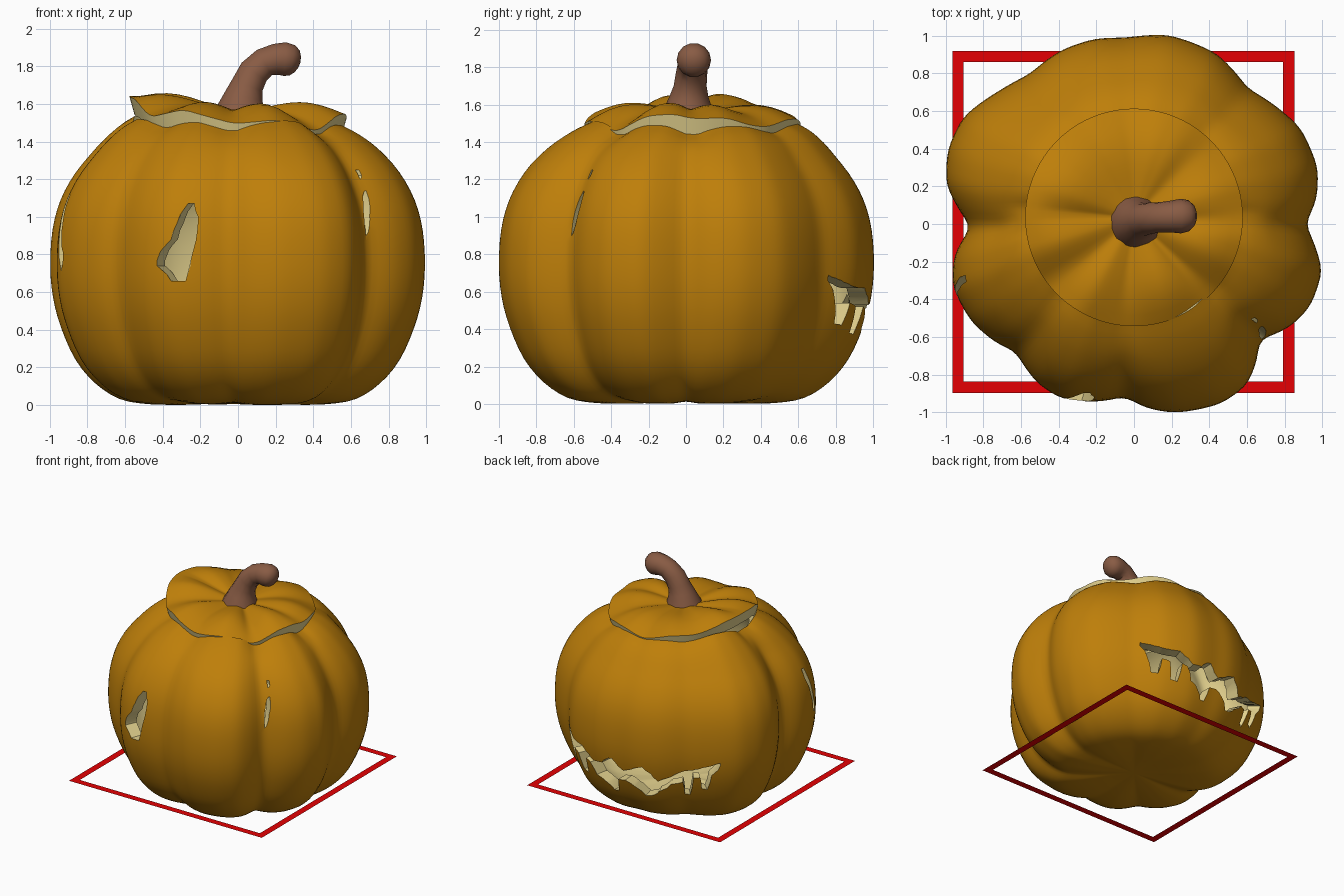
import bpy, bmesh, math
from mathutils import Vector

if "Cube" in bpy.data.objects:
    bpy.data.objects.remove(bpy.data.objects["Cube"])


def material(name, rgb):
    m = bpy.data.materials.new(name)
    m.diffuse_color = (*rgb, 1)
    m.use_nodes = True
    m.node_tree.nodes["Principled BSDF"].inputs["Base Color"].default_value = m.diffuse_color
    return m


ORANGE = material("pumpkin orange", (0.515, 0.212, 0.003))
CREAM = material("flesh cream", (0.77, 0.64, 0.27))
BROWN = material("stem brown", (0.25, 0.106, 0.058))
RED = material("frame red", (0.78, 0.0, 0.001))
SKIN = [ORANGE, CREAM]


def make(name, bm, mats, smooth=True):
    bmesh.ops.recalc_face_normals(bm, faces=bm.faces)
    me = bpy.data.meshes.new(name)
    bm.to_mesh(me)
    bm.free()
    for m in mats:
        me.materials.append(m)
    if smooth:
        sharpen(me)
    ob = bpy.data.objects.new(name, me)
    bpy.context.collection.objects.link(ob)
    return ob


def sharpen(me):
    me.shade_smooth()
    me.set_sharp_from_angle(angle=math.radians(35))


def shell(name, start, rings, end, mats, cream_from=9999):
    """Closed skin through rings; faces from ring number cream_from on use slot 1."""
    bm = bmesh.new()
    loops = [[bm.verts.new(p) for p in ring] for ring in rings]
    n = len(loops[0])
    for pole, loop in ((start, loops[0]), (end, loops[-1])):
        c = bm.verts.new(pole)
        for i in range(n):
            f = bm.faces.new((c, loop[i], loop[(i + 1) % n]))
            f.material_index = int(loop is loops[-1] and cream_from < len(rings))
    for k in range(len(loops) - 1):
        a, b = loops[k], loops[k + 1]
        for i in range(n):
            j = (i + 1) % n
            f = bm.faces.new((a[i], a[j], b[j], b[i]))
            f.material_index = int(k >= cream_from)
    return make(name, bm, mats)


def around(table, a):
    """Linear lookup in a table of (degrees, value), wrapping at 360."""
    a %= 360
    t = [(table[-1][0] - 360, table[-1][1])] + table + [(table[0][0] + 360, table[0][1])]
    for (a0, v0), (a1, v1) in zip(t, t[1:]):
        if a0 <= a <= a1:
            return v0 + (v1 - v0) * (a - a0) / (a1 - a0)


def softened(table, a, width):
    return sum(around(table, a + d * width) for d in (-1, -0.5, 0, 0.5, 1)) / 5


def spline(pts, steps):
    """Catmull-Rom curve through the points."""
    pts = [Vector(p) for p in pts]
    p = [2 * pts[0] - pts[1]] + pts + [2 * pts[-1] - pts[-2]]
    out = []
    for i in range(1, len(p) - 2):
        for s in range(steps):
            t = s / steps
            out.append(0.5 * (2 * p[i] + (p[i + 1] - p[i - 1]) * t
                       + (2 * p[i - 1] - 5 * p[i] + 4 * p[i + 1] - p[i + 2]) * t * t
                       + (3 * p[i] - p[i - 1] - 3 * p[i + 1] + p[i + 2]) * t ** 3))
    return out + [pts[-1]]


# Lobed outline of the pumpkin: (degrees, radius)
LOBES = [(0, .91), (8, .98), (17, 1.02), (30, 1.02), (42, .97), (50, .94), (64, 1.005),
         (80, 1.02), (88, 1.0), (93, .99), (102, 1.005), (113, 1.0), (125, .97), (135, 1.005),
         (148, 1.07), (158, 1.065), (168, 1.02), (181, .865), (190, .97), (199, 1.018),
         (211, 1.007), (221, .965), (227, .925), (239, .99), (248, 1.005), (259, .96),
         (267, .918), (274, .98), (282, 1.025), (296, 1.06), (305, 1.045), (313, .965),
         (317, .905), (327, .995), (335, 1.033), (346, 1.03)]
SEG = 180
ANGLES = [360 * i / SEG for i in range(SEG)]
RADII = [softened(LOBES, a, 2.5) for a in ANGLES]

# Body: lobed outer skin, rim of the lid opening, hollow inside
profile = spline([(.15, .01), (.32, .002), (.48, .005), (.63, .032), (.76, .115), (.865, .24),
                  (.942, .41), (.985, .57), (1, .74), (.988, .93), (.945, 1.09), (.865, 1.235),
                  (.755, 1.36), (.655, 1.437), (.565, 1.483)], 3)


def body_ring(f, z, inner):
    ring = []
    t = min(max((0.85 - f) / 0.28, 0), 1) if z > 0.7 else 0
    fade = 0.7 * t * t * (3 - 2 * t)
    tuck = 0.16 * math.sin(math.pi * min(f, 1)) ** 2 if z < 0.5 else 0
    for a, r in zip(ANGLES, RADII):
        c = math.radians(a)
        q = f * (1 + (r - 1) * (1 - fade)) * (0.9 if inner else 1)
        h = z + ((max(r, 0.94) - 0.98) * 0.7 - 0.03 * math.cos(c)) * fade
        h += max(1.02 - r, 0) * tuck
        h = h * 0.9 + 0.07 if inner else h
        ring.append((q * math.cos(c), q * math.sin(c) + 0.05 * fade, h))
    return ring


rings = [body_ring(f, z, False) for f, z in profile]
rings += [body_ring(f, z, True) for f, z in reversed(profile)]
body = shell("pumpkin_body", (0, 0, .012), rings, (0, 0, .08), SKIN, len(profile) - 1)


# Carved openings: samples of (degrees, low z, high z)
def carve(name, samples):
    bm = bmesh.new()
    cols = []
    for a, lo, hi in samples:
        c = math.radians(a)
        cols.append([bm.verts.new((q * math.cos(c), q * math.sin(c), z))
                     for q, z in ((0.6, lo), (1.3, lo), (1.3, hi), (0.6, hi))])
    bm.faces.new(cols[0])
    bm.faces.new(cols[-1])
    for a, b in zip(cols, cols[1:]):
        for i in range(4):
            j = (i + 1) % 4
            bm.faces.new((a[i], a[j], b[j], b[i]))
    for f in bm.faces:
        f.material_index = 1
    cutter = make(name, bm, SKIN, False)
    cutter.hide_render = True
    mod = body.modifiers.new(name, 'BOOLEAN')
    mod.operation = 'DIFFERENCE'
    mod.solver = 'EXACT'
    mod.object = cutter
    bpy.context.view_layer.objects.active = body
    bpy.ops.object.modifier_apply(modifier=mod.name)
    bpy.data.objects.remove(cutter)


carve("mouth_cutter", [
    (53, .66, .69), (56.5, .56, .67), (58.5, .43, .66), (62, .42, .64), (63.5, .54, .63),
    (67.5, .52, .62), (68.5, .38, .62), (72, .37, .62), (73.5, .52, .6), (76.5, .5, .57),
    (79, .4, .53), (84, .35, .54), (87, .29, .59), (89.5, .29, .6), (91, .41, .57),
    (95, .42, .51), (99, .39, .54), (105, .305, .585), (109, .32, .53), (112, .365, .465),
    (118, .44, .51), (123.5, .46, .56), (124.5, .34, .565), (127, .33, .57), (128.5, .5, .575),
    (131.5, .51, .59), (132.5, .4, .6), (135, .39, .61), (136.5, .53, .62), (140, .62, .645)])
carve("front_slot_cutter", [(244.5, .74, .77), (249, .66, .88), (250.5, .66, .96),
                            (253.5, .66, 1.07), (255.5, .8, 1.07), (257, .94, 1.0)])
carve("right_slit_cutter", [(318, .9, .97), (319, .92, 1.07), (320.4, 1.01, 1.13),
                            (321.4, 1.1, 1.14)])
carve("right_nick_cutter", [(321, 1.2, 1.25), (322.2, 1.22, 1.25)])
carve("left_slot_cutter", [(197, 1.04, 1.12), (199, .9, 1.12), (200.5, .78, .98),
                           (202, .71, .85), (203.3, .77, .81)])
sharpen(body.data)

# Lid: lobed wavy disc that sits slightly turned and lifted on the opening
EDGE = [(0, 1.525), (18, 1.53), (32, 1.49), (43, 1.48), (60, 1.52), (75, 1.525), (93, 1.49),
        (115, 1.55), (135, 1.56), (160, 1.63), (180, 1.645), (200, 1.625), (217, 1.53),
        (240, 1.57), (268, 1.495), (290, 1.515), (316, 1.455), (335, 1.54), (350, 1.55)]


def lid_ring(t, radius, drop):
    ring = []
    for a in ANGLES:
        e = softened(EDGE, a, 4)
        bump = 0.045 + 0.28 * (max(softened(LOBES, a + 3, 4), 0.9) - 0.985)
        z = 1.56 + (e - 1.56) * t ** 1.6 + bump * math.sin(math.pi * t ** 1.5) - drop
        c = math.radians(a)
        ring.append((radius * t * math.cos(c), radius * t * math.sin(c) + 0.035, z))
    return ring


steps = [i / 10 for i in range(1, 11)]
rings = [lid_ring(t, 0.578, 0) for t in steps] + [lid_ring(t, 0.55, 0.1) for t in reversed(steps)]
shell("lid", (0, .035, 1.56), rings, (0, .035, 1.46), SKIN, len(steps) - 1)

# Stem: bent tube with a flared base and a knobbed tip (x, y, z, radius)
path = [Vector(p) for p in (
    (.01, .01, 1.5, .155), (.015, .01, 1.56, .138), (.03, .015, 1.64, .105), (.05, .022, 1.7, .088),
    (.085, .03, 1.77, .084), (.14, .036, 1.82, .08), (.2, .04, 1.837, .085),
    (.25, .042, 1.838, .092), (.29, .043, 1.832, .083), (.315, .043, 1.826, .06),
    (.328, .043, 1.823, .03))]
rings = []
for i, p in enumerate(path):
    d = path[min(i + 1, len(path) - 1)] - path[max(i - 1, 0)]
    tangent = Vector((d[0], d[1], d[2])).normalized()
    side = Vector((0, 1, 0))
    up = side.cross(tangent).normalized()
    rings.append([Vector(p[:3]) + p[3] * (side * math.cos(c) + up * math.sin(c))
                  for c in (2 * math.pi * k / 14 for k in range(14))])
shell("stem", path[0][:3], rings, (.332, .043, 1.822), [BROWN])

# Frame: flat, paper-thin square border around the lower body
bm = bmesh.new()
loops = []
for m in (0, .06):
    x0, x1, y0, y1 = -.965 + m, .853 - m, -.898 + m, .92 - m
    loops.append([bm.verts.new((x, y, .12)) for x, y in ((x0, y0), (x1, y0), (x1, y1), (x0, y1))])
for i in range(4):
    j = (i + 1) % 4
    bm.faces.new((loops[0][i], loops[0][j], loops[1][j], loops[1][i]))
make("square_frame", bm, [RED], False)
